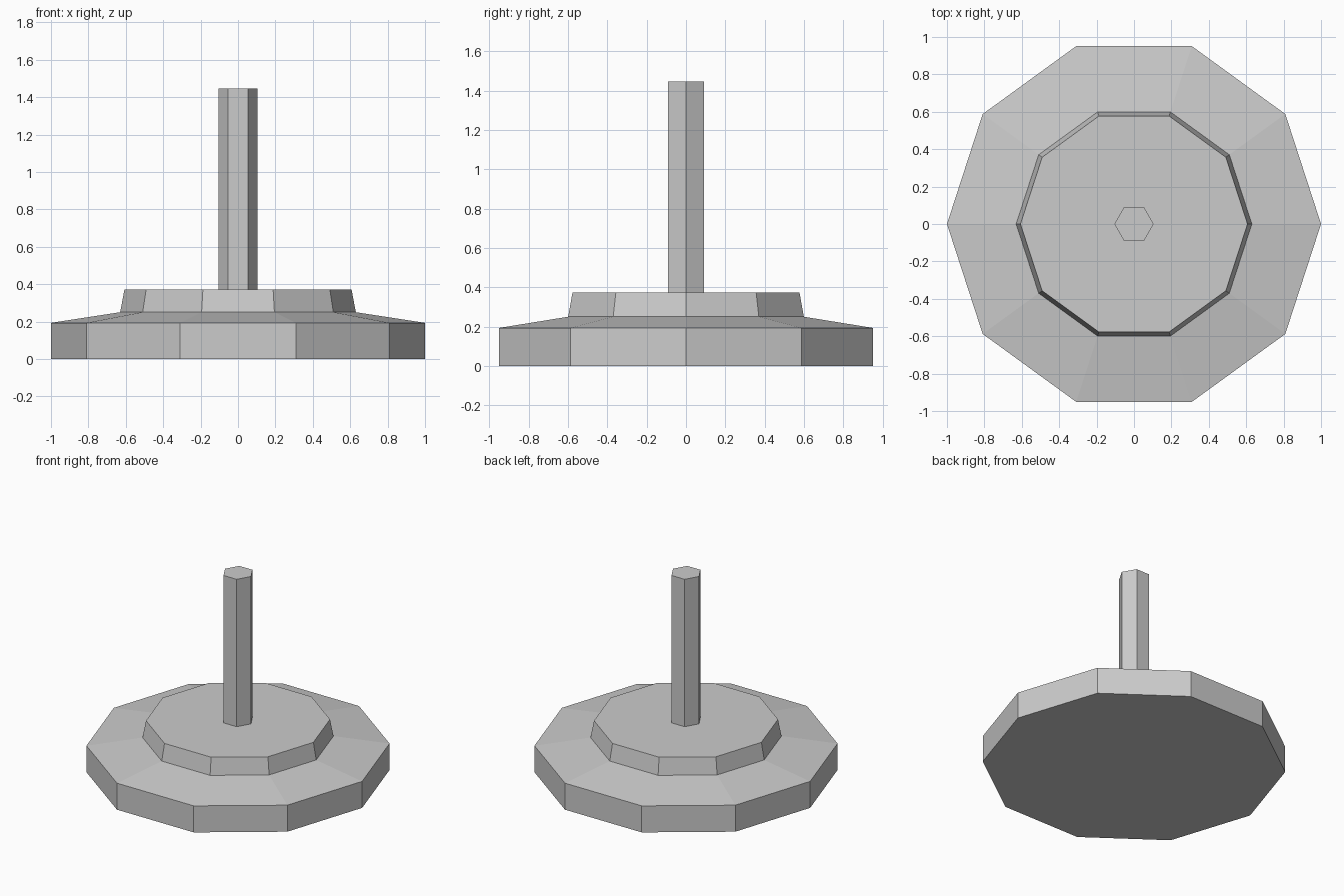
import bpy
import bmesh
from math import cos, sin, tau

cube = bpy.data.objects.get("Cube")
if cube:
    bpy.data.objects.remove(cube, do_unlink=True)

grey = bpy.data.materials.new("plain grey")
grey.use_nodes = True
colour = (0.6, 0.6, 0.6, 1)
grey.diffuse_color = colour
grey.node_tree.nodes["Principled BSDF"].inputs["Base Color"].default_value = colour


def turned_solid(name, sides, profile):
    """Flat-faced solid from (radius, height) rings, capped at both ends."""
    bm = bmesh.new()
    rings = [[bm.verts.new((r * cos(tau * i / sides), r * sin(tau * i / sides), z))
              for i in range(sides)] for r, z in profile]
    for low, high in zip(rings, rings[1:]):
        for i in range(sides):
            j = (i + 1) % sides
            bm.faces.new((low[i], low[j], high[j], high[i]))
    bm.faces.new(rings[0][::-1])
    bm.faces.new(rings[-1])
    mesh = bpy.data.meshes.new(name)
    bm.to_mesh(mesh)
    bm.free()
    mesh.materials.append(grey)
    obj = bpy.data.objects.new(name, mesh)
    bpy.context.collection.objects.link(obj)
    return obj


# Ten-sided stepped base: rim, sloping shoulder and raised tapered step
turned_solid("stepped_base", 10, [(1, 0), (1, 0.193), (0.63, 0.25), (0.607, 0.372)])

# Six-sided upright post standing on the step
turned_solid("post", 6, [(0.105, 0.372), (0.105, 1.445)])
